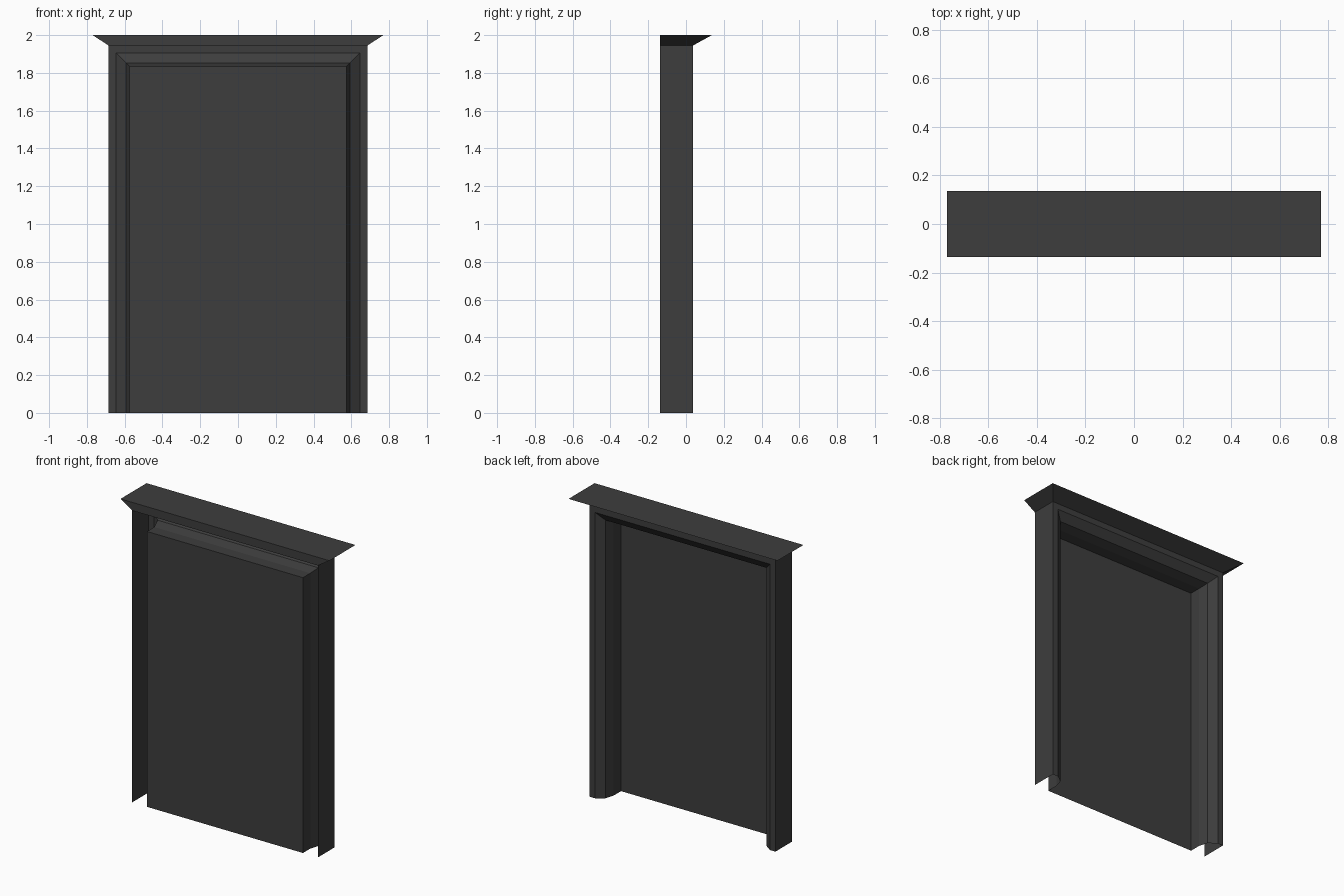
import bpy

cube = bpy.data.objects.get("Cube")
if cube:
    bpy.data.objects.remove(cube, do_unlink=True)

# Single dark grey paint
paint = bpy.data.materials.new("dark_grey_paint")
paint.use_nodes = True
colour = (0.047, 0.047, 0.047, 1)
paint.diffuse_color = colour
paint.node_tree.nodes["Principled BSDF"].inputs["Base Color"].default_value = colour

HALF, FRAME_TOP, TOP = 0.685, 1.945, 2.0   # outer half width and heights
FRONT, FACE = -0.137, 0.037                # open front and frame face depths


def make(name, verts, faces):
    mesh = bpy.data.meshes.new(name)
    mesh.from_pydata(verts, [], faces)
    mesh.materials.append(paint)
    obj = bpy.data.objects.new(name, mesh)
    bpy.context.collection.objects.link(obj)
    return obj


# Moulding section (half width, depth): side wall, flat face, chamfer, reveal
section = [(HALF, FRONT), (HALF, FACE), (0.645, FACE),
           (0.593, 0.0), (0.575, -0.06), (0.575, FRONT)]

# Frame: the section swept up one jamb, across the head and down the other
verts, faces = [], []
for side, at_top in [(1, 0), (1, 1), (-1, 1), (-1, 0)]:
    for half, depth in section:
        verts.append((side * half, depth, at_top * (FRAME_TOP - HALF + half)))
n = len(section)
for i in range(3):
    for j in range(n - 1):
        if i == 1 and j == 0:
            continue  # the head is covered by the cornice
        a, b = i * n + j, (i + 1) * n + j
        faces.append((a, a + 1, b + 1, b))
make("door_frame", verts, faces)

# Door panel set at the back of the reveal
w, head = section[-1][0], FRAME_TOP - HALF + section[-1][0]
make("door_panel",
     [(w, FRONT, 0), (-w, FRONT, 0), (-w, FRONT, head), (w, FRONT, head)],
     [(0, 1, 2, 3)])


# Cornice flaring out over the frame, flush on the open side
def ring(half, depth, z):
    return [(-half, FRONT, z), (half, FRONT, z), (half, depth, z), (-half, depth, z)]


sides = [(i, (i + 1) % 4, (i + 1) % 4 + 4, i + 4) for i in range(4)]
make("cornice", ring(HALF, FACE, FRAME_TOP) + ring(0.77, -FRONT, TOP),
     sides + [(4, 5, 6, 7)])
